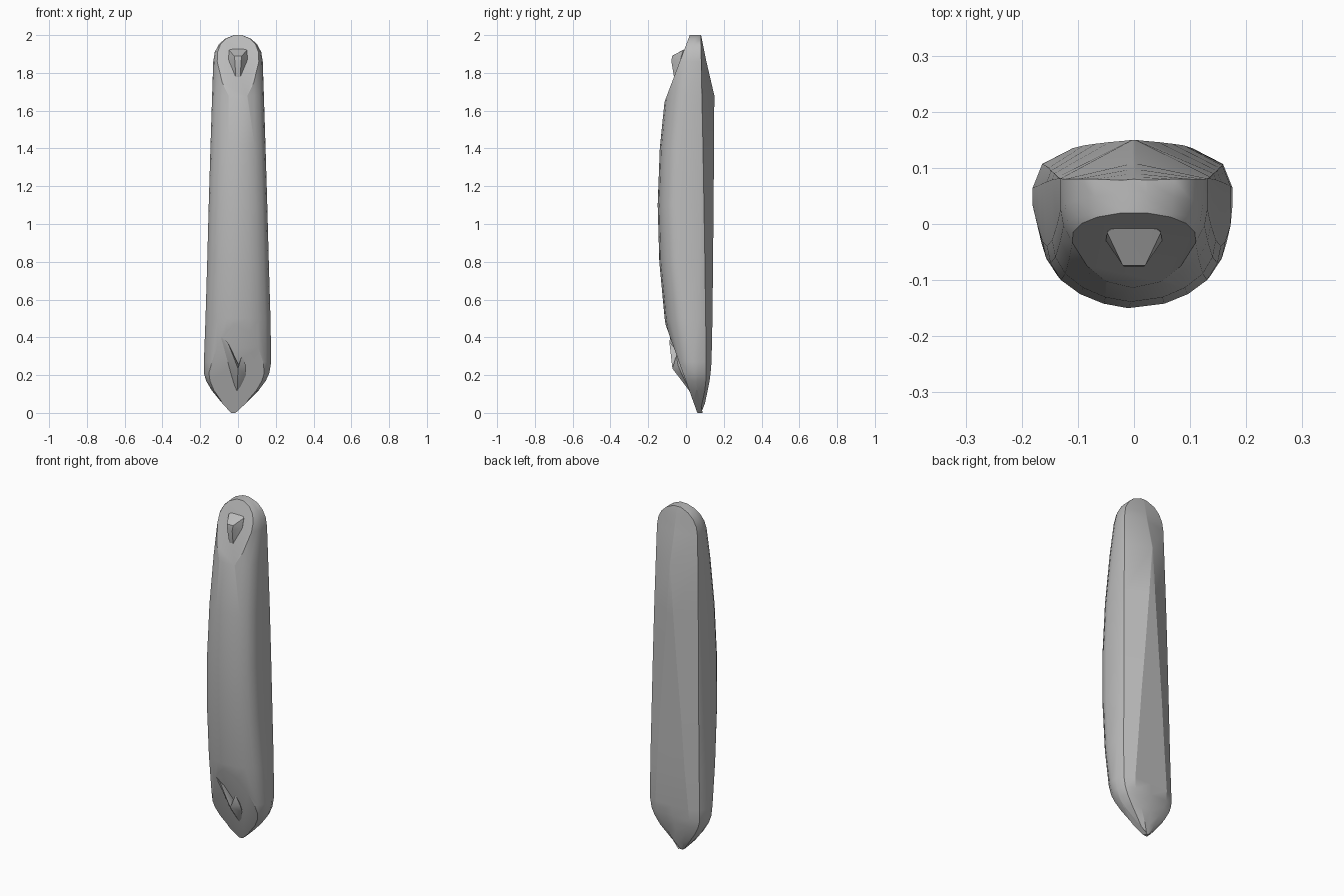
import bpy
import bmesh
from math import radians
from mathutils import Vector

cube = bpy.data.objects.get("Cube")
if cube:
    bpy.data.objects.remove(cube, do_unlink=True)

grey = bpy.data.materials.new("plain_grey")
grey.use_nodes = True
COLOR = (0.5, 0.5, 0.5, 1)
grey.diffuse_color = COLOR
grey.node_tree.nodes["Principled BSDF"].inputs["Base Color"].default_value = COLOR


def finish(name, bm, angle):
    bmesh.ops.recalc_face_normals(bm, faces=bm.faces)
    mesh = bpy.data.meshes.new(name)
    bm.to_mesh(mesh)
    bm.free()
    obj = bpy.data.objects.new(name, mesh)
    bpy.context.collection.objects.link(obj)
    mesh.materials.append(grey)
    bpy.ops.object.select_all(action="DESELECT")
    obj.select_set(True)
    bpy.context.view_layer.objects.active = obj
    bpy.ops.object.shade_smooth_by_angle(angle=radians(angle))
    return obj


def hull(name, points):
    bm = bmesh.new()
    verts = [bm.verts.new(p) for p in points]
    out = bmesh.ops.convex_hull(bm, input=verts)
    bmesh.ops.delete(bm, geom=list(set(out["geom_interior"] + out["geom_unused"])),
                     context="VERTS")
    return finish(name, bm, 30)


# Handle stations: height, half width, back edge y, back centre y, back flat share
stations = [
    (0.00, 0.012, 0.068, 0.08, 0.5),
    (0.05, 0.062, 0.085, 0.10, 0.5),
    (0.12, 0.125, 0.10, 0.115, 0.5),
    (0.17, 0.158, 0.105, 0.125, 0.55),
    (0.21, 0.173, 0.107, 0.13, 0.6),
    (0.27, 0.178, 0.107, 0.135, 0.6),
    (0.50, 0.172, 0.104, 0.14, 0.52),
    (0.80, 0.163, 0.10, 0.143, 0.42),
    (1.10, 0.155, 0.095, 0.146, 0.28),
    (1.40, 0.146, 0.09, 0.148, 0.14),
    (1.68, 0.137, 0.084, 0.15, 0.02),
    (1.86, 0.131, 0.081, 0.108, 0.02),
    (1.91, 0.123, 0.08, 0.098, 0.02),
    (1.95, 0.102, 0.08, 0.09, 0.02),
    (1.98, 0.07, 0.08, 0.084, 0.02),
    (2.00, 0.022, 0.078, 0.08, 0.02),
]


def ring(z, w, edge, back, flat):
    low = max(0, 1 - z / 1.8)
    front = -0.15 + 0.11 * (z - 1.08) ** 2
    shift = -0.03 * low * min(1, w / 0.17)
    centre = -0.025 * max(0, 1 - z / 0.3)
    tuck = 0.02 * low * min(1, w / 0.17)
    half = [(0.35, front + 0.008), (0.62, front + 0.025), (0.84, front + 0.05),
            (0.96, front + 0.08), (1, front + 0.11), (1, edge - 0.05 * low)]
    right = [(centre + f * w, y) for f, y in half]
    left = [(centre - f * w, y) for f, y in reversed(half)]
    rear = [(centre + s, y) for s, y in [(w - tuck, edge), (flat * w, back), (0, back),
                                         (-flat * w, back), (tuck - w, edge)]]
    return [Vector((x, y, z)) for x, y in [(centre + shift, front)] + right + rear + left]


# Handle body: loft the stations, then slice a sloping facet at each end
bm = bmesh.new()
rings = [[bm.verts.new(p) for p in ring(*s)] for s in stations]
count = len(rings[0])
for a, b in zip(rings, rings[1:]):
    for i in range(count):
        j = (i + 1) % count
        bm.faces.new((a[i], a[j], b[j], b[i]))
bm.faces.new(rings[0][::-1])
bm.faces.new(rings[-1])
bmesh.ops.recalc_face_normals(bm, faces=bm.faces)
for point, normal in [((0, 0.02, 2.0), (0, -0.37, 0.14)),
                      ((0, 0.06, 0.0), (0, -0.5, -0.18))]:
    geom = bm.verts[:] + bm.edges[:] + bm.faces[:]
    cut = bmesh.ops.bisect_plane(bm, geom=geom, dist=0.0001, plane_co=point,
                                 plane_no=normal, clear_outer=True)
    edges = [e for e in cut["geom_cut"] if isinstance(e, bmesh.types.BMEdge)]
    bmesh.ops.holes_fill(bm, edges=edges, sides=0)
finish("handle_body", bm, 24)

# Upper peg: tapered wedge standing out of the top facet
peg = [(0.03, 0.0, 1.93), (0.048, -0.015, 1.92), (0.05, -0.03, 1.87),
       (0.02, -0.074, 1.89), (0.016, -0.077, 1.86), (0.012, -0.062, 1.77),
       (0.03, 0.02, 1.87)]
hull("upper_peg", [(s * x, y, z) for x, y, z in peg for s in (1, -1)])

# Lower catch: diagonal ridge with a short wing on its left
peak, tip, heel = (0.0, -0.072, 0.235), (-0.005, 0.03, 0.10), (0.0, 0.02, 0.25)
hull("lower_ridge", [peak, tip, heel, (-0.09, -0.083, 0.40), (-0.055, -0.088, 0.375),
                     (-0.035, -0.02, 0.20), (0.015, -0.035, 0.23)])
hull("lower_wing", [peak, tip, heel, (0.02, -0.052, 0.305), (0.042, -0.042, 0.25),
                    (0.042, -0.02, 0.20)])
